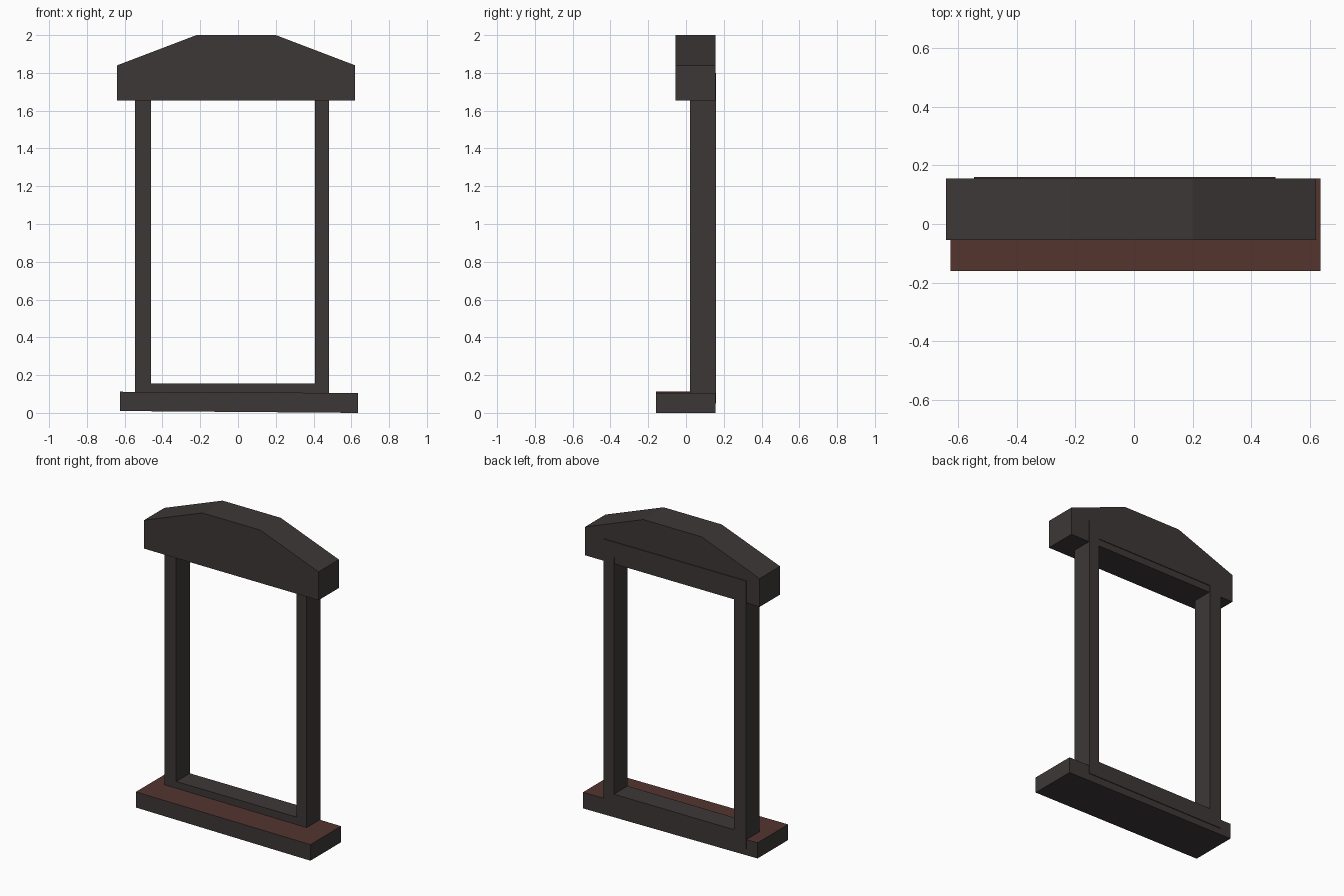
import bpy
import bmesh

cube = bpy.data.objects.get("Cube")
if cube:
    bpy.data.objects.remove(cube, do_unlink=True)


def material(name, color):
    mat = bpy.data.materials.new(name)
    mat.use_nodes = True
    mat.diffuse_color = color
    mat.node_tree.nodes["Principled BSDF"].inputs["Base Color"].default_value = color
    return mat


dark = material("dark_wood", (0.048, 0.039, 0.039, 1))
brown = material("reddish_brown", (0.088, 0.036, 0.028, 1))


def make_object(name, bm, mats):
    bmesh.ops.recalc_face_normals(bm, faces=bm.faces)
    mesh = bpy.data.meshes.new(name)
    bm.to_mesh(mesh)
    bm.free()
    for mat in mats:
        mesh.materials.append(mat)
    obj = bpy.data.objects.new(name, mesh)
    bpy.context.collection.objects.link(obj)
    return obj


def extrude_back(bm, faces, depth):
    result = bmesh.ops.extrude_face_region(bm, geom=faces)
    verts = [g for g in result["geom"] if isinstance(g, bmesh.types.BMVert)]
    bmesh.ops.translate(bm, verts=verts, vec=(0, depth, 0))


def extruded_profile(name, profile, front, back, mats):
    bm = bmesh.new()
    face = bm.faces.new([bm.verts.new((x, front, z)) for x, z in profile])
    extrude_back(bm, [face], back - front)
    return make_object(name, bm, mats)


def rectangle(left, right, bottom, top):
    return [(left, bottom), (right, bottom), (right, top), (left, top)]


# Arched header with sloped shoulders
extruded_profile("header", [(-0.64, 1.655), (0.62, 1.655), (0.62, 1.84),
                            (0.2, 2), (-0.22, 2), (-0.64, 1.84)],
                 -0.055, 0.155, [dark])

# Sill, slightly tilted, with a brown upper face
sill = extruded_profile("sill", [(-0.625, 0.01), (0.635, 0), (0.635, 0.105), (-0.625, 0.112)],
                        -0.16, 0.155, [dark, brown])
for poly in sill.data.polygons:
    poly.material_index = int(poly.normal.z > 0.5)

# Window frame: a rectangular ring running into the header and sill
bm = bmesh.new()
outer = [bm.verts.new((x, 0.02, z)) for x, z in rectangle(-0.545, 0.482, 0.05, 1.8)]
inner = [bm.verts.new((x, 0.02, z)) for x, z in rectangle(-0.46, 0.408, 0.155, 1.7)]
ring = []
for i in range(4):
    j = (i + 1) % 4
    ring.append(bm.faces.new((outer[i], outer[j], inner[j], inner[i])))
extrude_back(bm, ring, 0.14)
make_object("window_frame", bm, [dark])
